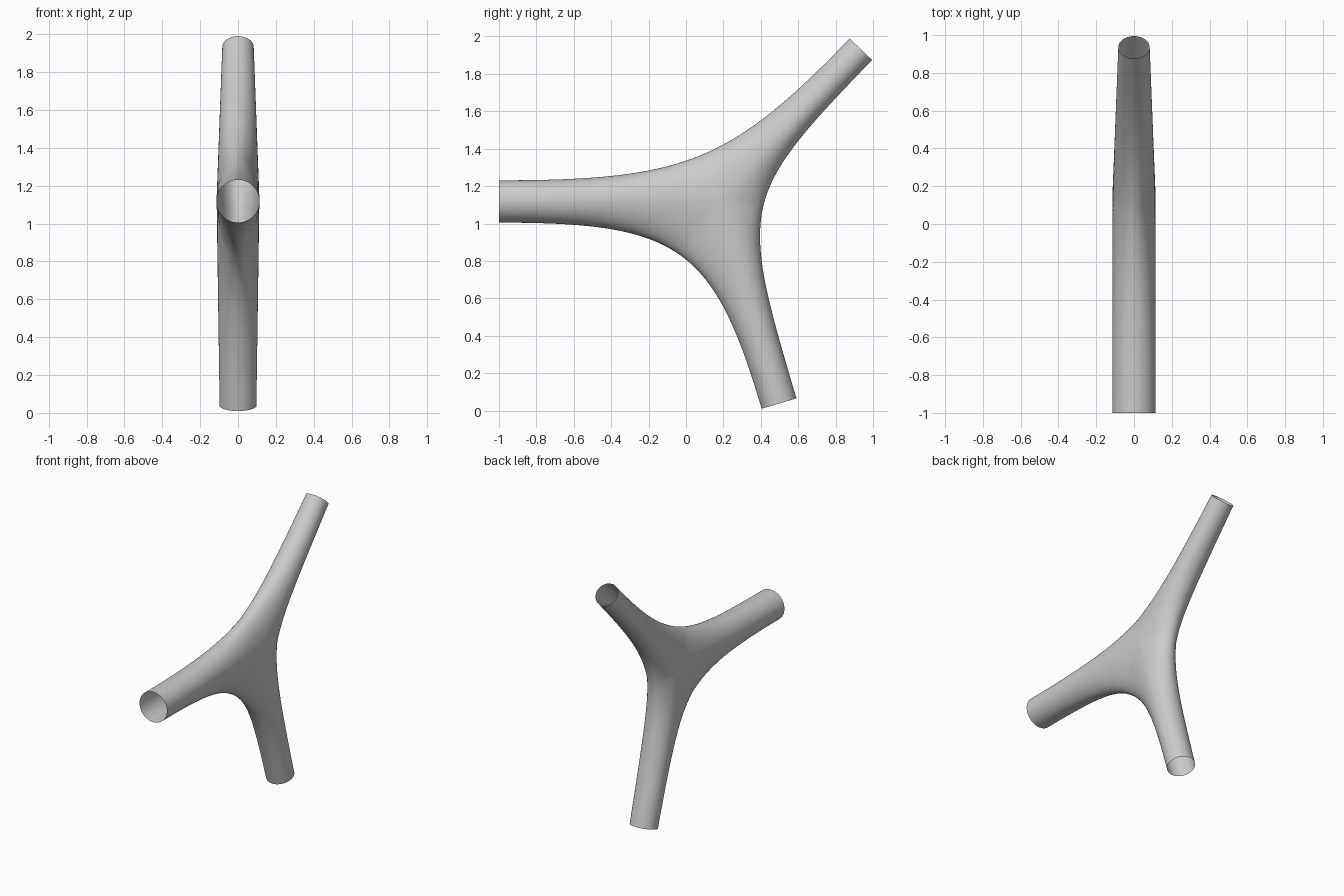
import bpy, bmesh, math
from mathutils import Vector
from mathutils.geometry import intersect_line_line

cube = bpy.data.objects.get("Cube")
if cube:
    bpy.data.objects.remove(cube)

STEPS, SEGS = 64, 24
HUB = Vector((0, 0.18, 1.13))
HUB_R = 0.113

# Open pipe ends: centre, outward axis, radius
front = (Vector((0, -1, 1.118)), Vector((0, -1, 0)), 0.113)
upper = (Vector((0, 0.935, 1.932)), Vector((0, 0.694, 0.72)), 0.083)
lower = (Vector((0, 0.4975, 0.0375)), Vector((0, 0.285, -0.958)), 0.097)


def rim_point(end, other):
    """Point of the end circle that faces the other arm, in the mirror plane."""
    centre, axis, r = end
    side = Vector((0, -axis.z, axis.y)).normalized()
    if side.dot(other[0] - HUB) < 0:
        side = -side
    return centre + side * r


def fillet_curve(a, b, tension):
    """Outline between two arms, tangent to both."""
    p, q = rim_point(a, b), rim_point(b, a)
    corner = intersect_line_line(p, p - a[1], q, q - b[1])[0]
    h, k = p.lerp(corner, tension), q.lerp(corner, tension)
    pts = []
    for i in range(STEPS + 1):
        t = i / STEPS
        u = 1 - t
        pts.append(p * u**3 + h * (3 * u * u * t) + k * (3 * u * t * t) + q * t**3)
    return pts


def add_saddle(bm, a, b, tension):
    """Half-elliptical sweep that joins one side of arm a to one side of arm b."""
    outline = fillet_curve(a, b, tension)
    mid = outline[STEPS // 2]
    rings = []
    for i, edge in enumerate(outline):
        centre, axis, r = a if i <= STEPS // 2 else b
        s = (edge - centre).dot(axis) / (mid - centre).dot(axis)
        spine = centre.lerp(HUB, s)
        half = r + (HUB_R - r) * s
        ring = []
        for j in range(SEGS + 1):
            ang = math.pi * j / SEGS
            co = spine.lerp(edge, math.sin(ang))
            co.x = half * math.cos(ang)
            ring.append(bm.verts.new(co))
        rings.append(ring)
    for r0, r1 in zip(rings, rings[1:]):
        for j in range(SEGS):
            bm.faces.new((r0[j], r0[j + 1], r1[j + 1], r1[j]))


# Three saddles welded into one branching pipe
bm = bmesh.new()
add_saddle(bm, front, upper, 0.87)
add_saddle(bm, upper, lower, 0.98)
add_saddle(bm, lower, front, 0.87)

# Snap near-coincident spine points so neighbouring saddles share their seams
bmesh.ops.remove_doubles(bm, verts=bm.verts, dist=0.0005)
for f in bm.faces:
    f.smooth = True
bm.normal_update()

# Turn every face outward from the mirror plane or its own arm
for f in bm.faces:
    c = f.calc_center_median()
    spines = []
    for centre, axis, r in (front, upper, lower):
        d = centre - HUB
        s = min(1, max(0, (c - HUB).dot(d) / d.length_squared))
        spines.append(HUB + d * s)
    near = min(spines, key=lambda p: (p - c).length)
    if f.normal.dot(c - near) < 0:
        f.normal_flip()

mesh = bpy.data.meshes.new("branching_pipe")
bm.to_mesh(mesh)
bm.free()
pipe = bpy.data.objects.new("branching_pipe", mesh)
bpy.context.collection.objects.link(pipe)

# Plain grey material
grey = bpy.data.materials.new("plain_grey")
grey.use_nodes = True
colour = (0.6, 0.6, 0.6, 1)
grey.diffuse_color = colour
grey.node_tree.nodes["Principled BSDF"].inputs["Base Color"].default_value = colour
mesh.materials.append(grey)
